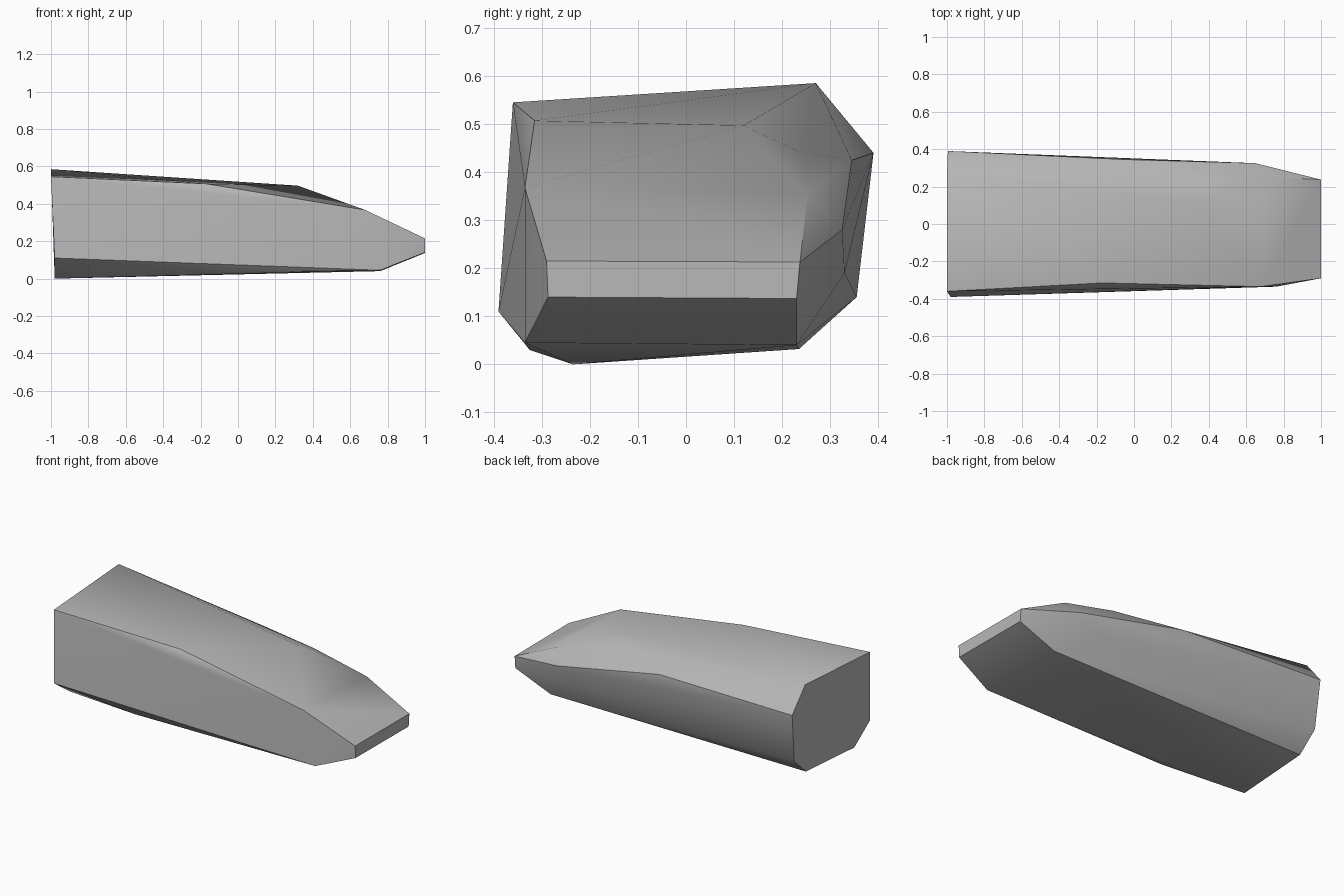
import bpy
import bmesh
import math

default_cube = bpy.data.objects.get("Cube")
if default_cube:
    bpy.data.objects.remove(default_cube, do_unlink=True)

# One plain stone colour
stone_grey = bpy.data.materials.new("stone_grey")
stone_grey.use_nodes = True
colour = (0.48, 0.48, 0.48, 1)
stone_grey.diffuse_color = colour
stone_grey.node_tree.nodes["Principled BSDF"].inputs["Base Color"].default_value = colour

# Corner ridges of the tapering rock, each running from broad end to blunt tip
ridges = {
    "front_top": [(-1, -.36, .545), (-.17, -.315, .507), (.68, -.335, .367), (1, -.29, .215)],
    "front_bottom": [(-.98, -.39, .11), (.76, -.335, .045), (1, -.287, .14)],
    "underside": [(-.98, -.235, 0), (-.47, -.325, .03)],
    "back_bottom": [(-.98, .235, .032), (.76, .23, .04), (1, .23, .137)],
    "back_lower": [(-.985, .355, .14), (.5, .33, .19)],
    "back_upper": [(-.995, .39, .44), (-.06, .345, .425), (.65, .325, .28), (1, .237, .213)],
    "back_top": [(-1, .27, .585), (.32, .12, .497), (.35, .24, .44), (.7, .253, .355)],
}


def build_hull(name, lines, material):
    """Wrap a faceted solid around the ridge points."""
    bm = bmesh.new()
    for points in lines.values():
        for point in points:
            bm.verts.new(point)
    hull = bmesh.ops.convex_hull(bm, input=bm.verts[:])
    unused = set(hull["geom_interior"] + hull["geom_unused"])
    loose = [v for v in bm.verts if v in unused or not v.link_faces]
    bmesh.ops.delete(bm, geom=loose, context="VERTS")
    # Merge the triangles of the two flat end caps
    bmesh.ops.dissolve_limit(bm, angle_limit=math.radians(2),
                             verts=bm.verts[:], edges=bm.edges[:])
    bmesh.ops.recalc_face_normals(bm, faces=bm.faces[:])
    mesh = bpy.data.meshes.new(name)
    bm.to_mesh(mesh)
    bm.free()
    mesh.materials.append(material)
    obj = bpy.data.objects.new(name, mesh)
    bpy.context.collection.objects.link(obj)
    return obj


rock = build_hull("rock", ridges, stone_grey)

# Soft shading across gentle bends, crisp main ridges
bpy.ops.object.select_all(action="DESELECT")
rock.select_set(True)
bpy.context.view_layer.objects.active = rock
bpy.ops.object.shade_smooth_by_angle(angle=math.radians(30))
